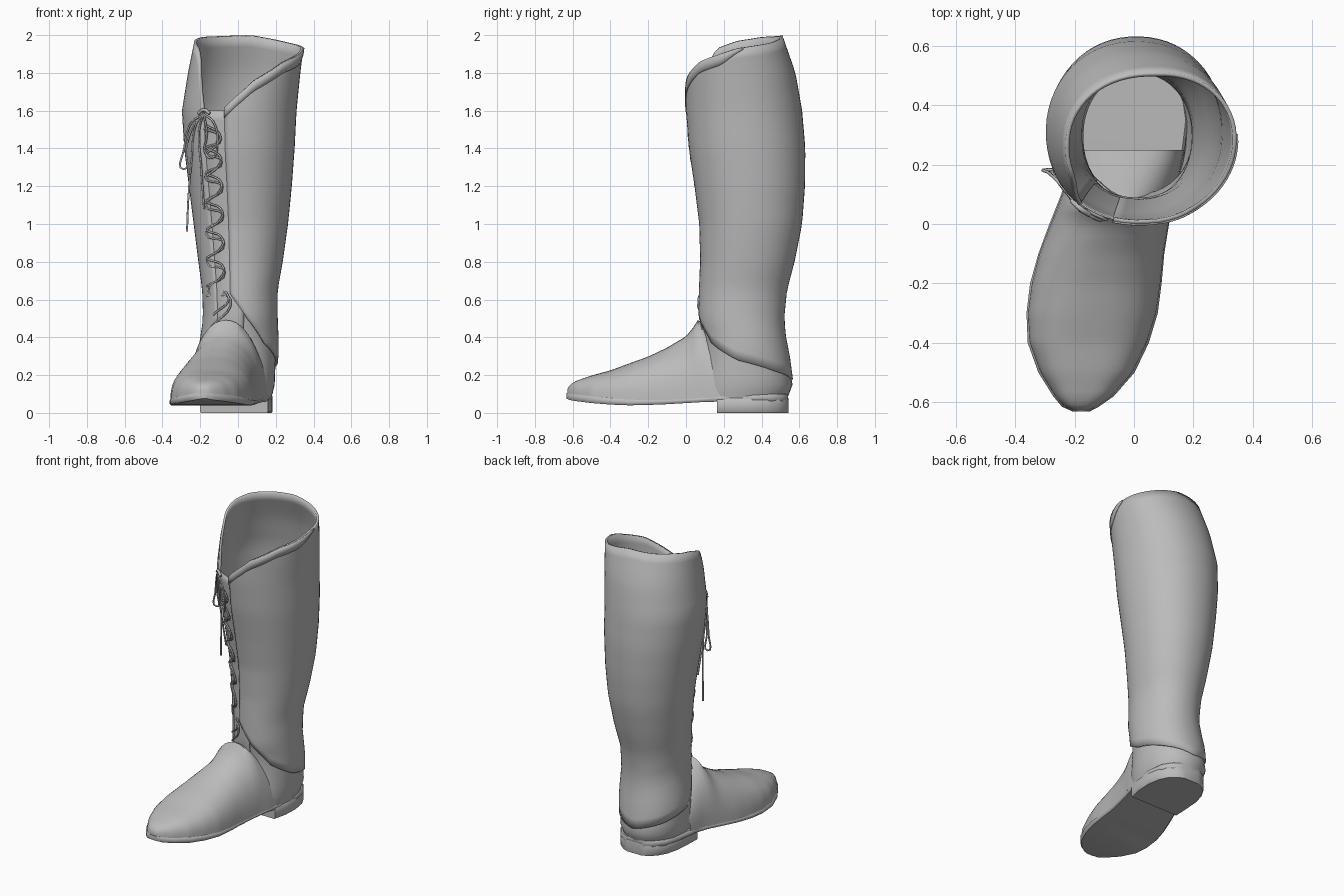
import bpy, bmesh, math
from mathutils import Vector

if "Cube" in bpy.data.objects:
    bpy.data.objects.remove(bpy.data.objects["Cube"])

grey = bpy.data.materials.new("grey_leather")
grey.diffuse_color = (0.5, 0.5, 0.5, 1)
grey.use_nodes = True
grey.node_tree.nodes["Principled BSDF"].inputs["Base Color"].default_value = grey.diffuse_color


def lerp_table(table, t):
    """Interpolate rows of (key, values...) at key t."""
    if t <= table[0][0]:
        return table[0][1:]
    for a, b in zip(table, table[1:]):
        if t <= b[0]:
            f = (t - a[0]) / (b[0] - a[0])
            return tuple(p + (q - p) * f for p, q in zip(a[1:], b[1:]))
    return table[-1][1:]


def spow(v, e):
    return math.copysign(abs(v) ** e, v)


def finish(name, bm, angle=50, thickness=0, recalc=False):
    if recalc:
        bmesh.ops.recalc_face_normals(bm, faces=bm.faces)
    me = bpy.data.meshes.new(name)
    bm.to_mesh(me)
    bm.free()
    ob = bpy.data.objects.new(name, me)
    bpy.context.collection.objects.link(ob)
    me.materials.append(grey)
    if thickness:
        m = ob.modifiers.new("thickness", 'SOLIDIFY')
        m.thickness, m.offset = thickness, -1
    bpy.ops.object.select_all(action='DESELECT')
    ob.select_set(True)
    bpy.context.view_layer.objects.active = ob
    bpy.ops.object.shade_smooth_by_angle(angle=math.radians(angle))
    return ob


def grid(rows, closed=False, caps=False):
    """Skin a list of equal-length point rows."""
    bm = bmesh.new()
    vs = [[bm.verts.new(p) for p in r] for r in rows]
    n = len(rows[0])
    for a, b in zip(vs, vs[1:]):
        for i in range(n if closed else n - 1):
            k = (i + 1) % n
            bm.faces.new((a[i], a[k], b[k], b[i]))
    if caps:
        bm.faces.new(vs[0][::-1])
        bm.faces.new(vs[-1])
    return bm


# leg outline by height: z, left, right, front, back
LEG = [(.08, -.19, .18, .06, .54), (.15, -.21, .20, .06, .57), (.3, -.215, .215, .08, .55),
       (.4, -.20, .215, .085, .53), (.5, -.185, .21, .065, .52), (.65, -.19, .21, .068, .535),
       (.8, -.21, .237, .075, .575), (1., -.235, .265, .07, .615), (1.2, -.26, .285, .045, .63),
       (1.4, -.285, .30, .015, .632), (1.6, -.297, .31, 0, .615), (1.8, -.265, .33, 0, .58),
       (2., -.225, .355, .03, .51)]
# top and bottom edge heights by direction in degrees
RIM = [(-104, 1.62), (-80, 1.76), (-48, 1.86), (0, 1.93), (45, 1.96), (90, 2.), (150, 1.99),
       (180, 1.97), (205, 1.93), (215, 1.86), (232, 1.60)]
HEM = [(-104, .63), (-80, .5), (-50, .37), (-10, .28), (40, .22), (90, .175), (140, .22),
       (190, .28), (215, .37), (232, .5)]


def leg_point(deg, z, grow=0.):
    l, r, f, b = lerp_table(LEG, z)
    a = math.radians(deg)
    return Vector(((l + r) / 2 + ((r - l) / 2 + grow) * spow(math.cos(a), .95),
                   (f + b) / 2 + ((b - f) / 2 + grow) * spow(math.sin(a), .95), z))


def leg_patch(name, a0, a1, n, low, high, steps, grow, thickness):
    degs = [a0 + (a1 - a0) * i / n for i in range(n + 1)]
    rows = []
    for j in range(steps + 1):
        t = j / steps
        rows.append([leg_point(d, low(d) * (1 - t) + high(d) * t, grow) for d in degs])
    return finish(name, grid(rows), 50, thickness)


def rim(d):
    return lerp_table(RIM, d)[0]


def hem(d):
    return lerp_table(HEM, d)[0]


# shaft wrapped round the leg, open at the laces
leg_patch("shaft", -104, 232, 56, hem, rim, 32, 0, .014)
# tongue behind the laces
leg_patch("tongue", -150, -85, 10, lambda d: .38, lambda d: 1.60, 24, -.006, .006)
# trim along the rim
leg_patch("rim_trim", -104, 5, 20, lambda d: rim(d) - .06 + .05 * max(0, d + 20) / 25, rim, 2, .005, .006)

# heel cup under the shaft
rows = [[leg_point(360 * i / 40, z, -.012 * min(1, max(0, (z - .1) / .2)) - .003)
         for i in range(40)] for z in (.08, .11, .15, .2, .25, .3, .35, .4, .46, .52)]
finish("heel_cup", grid(rows, closed=True))

# foot cross-sections: y, left, right, top, base, squareness
FOOT = [(-.628, -.20, -.155, .125, .095, .8), (-.615, -.235, -.125, .15, .092, .75),
        (-.58, -.265, -.075, .17, .085, .72), (-.5, -.315, -.005, .198, .075, .72),
        (-.4, -.352, .043, .225, .068, .75), (-.3, -.358, .075, .262, .065, .8),
        (-.2, -.345, .09, .298, .065, .85), (-.1, -.32, .10, .345, .068, .9),
        (0, -.282, .117, .405, .072, .95), (.03, -.27, .123, .44, .075, .95),
        (.068, -.255, .13, .5, .078, .95), (.13, -.232, .148, .43, .08, .9),
        (.25, -.205, .17, .3, .085, .8)]
rows = []
for k in range(41):
    y = -.628 + .878 * (k / 40) ** 1.25
    l, r, top, base, e = lerp_table(FOOT, y)
    rows.append([((l + r) / 2 + (r - l) / 2 * spow(math.cos(a), e), y,
                  base + (top - base) * spow(math.sin(a), e))
                 for a in (math.pi * i / 24 for i in range(25))])
bm = grid(rows)
bm.faces.new([v for v in list(bm.verts)[:25]])
finish("foot", bm, 60, recalc=True)


def slab(name, table, bevel):
    """Rounded plank: rows of y, left, right, bottom, top."""
    rows = []
    for y, l, r, b, t in table:
        rows.append([(l + bevel, y, b), (r - bevel, y, b), (r, y, b + bevel), (r, y, t - bevel),
                     (r - bevel, y, t), (l + bevel, y, t), (l, y, t - bevel), (l, y, b + bevel)])
    return finish(name, grid(rows, closed=True, caps=True), 45, recalc=True)


# sole
slab("sole", [(-.632, -.205, -.15, .075, .105), (-.615, -.243, -.118, .068, .103),
              (-.58, -.272, -.068, .062, .098), (-.5, -.322, .002, .052, .09),
              (-.4, -.358, .05, .044, .08), (-.3, -.362, .08, .040, .074),
              (-.2, -.35, .093, .042, .074), (-.1, -.322, .102, .046, .076),
              (0, -.285, .118, .052, .08), (.1, -.245, .14, .058, .086),
              (.2, -.215, .165, .06, .095), (.35, -.197, .183, .06, .097),
              (.45, -.17, .168, .06, .099), (.51, -.12, .125, .06, .1),
              (.54, -.07, .075, .062, .1)], .009)
# heel block
slab("heel", [(.165, -.2, .158, 0, .075), (.25, -.197, .178, 0, .08), (.35, -.19, .183, 0, .08),
              (.43, -.17, .17, 0, .08), (.49, -.135, .14, 0, .08), (.525, -.095, .1, 0, .08),
              (.542, -.055, .06, 0, .08)], .006)


def lace(name, pts, lift=.01, radius=.0055):
    """Round cord lying on the front of the leg through (x, z) points."""
    cu = bpy.data.curves.new(name, 'CURVE')
    cu.dimensions = '3D'
    cu.bevel_depth, cu.bevel_resolution, cu.resolution_u = radius, 1, 5
    cu.use_fill_caps = True
    sp = cu.splines.new('BEZIER')
    sp.bezier_points.add(len(pts) - 1)
    for bp, (x, z) in zip(sp.bezier_points, pts):
        l, r, f, b = lerp_table(LEG, z)
        c = max(-.9, min(.9, (x - (l + r) / 2) / ((r - l) / 2)))
        bp.co = (x, (f + b) / 2 - (b - f) / 2 * math.sqrt(1 - c * c) - lift, z)
        bp.handle_left_type = bp.handle_right_type = 'AUTO'
    cu.materials.append(grey)
    bpy.context.collection.objects.link(bpy.data.objects.new(name, cu))


# zigzag lacing, two strands meeting at the right-hand eyelets
zig = [(-.145, .45), (-.04, .6), (-.155, .645)]
zag = [(-.165, .62), (-.05, .615), (-.13, .52)]
for k, z in enumerate((.745, .895, 1.045, 1.195, 1.33, 1.45)):
    right = -.07 - .004 * k
    zig += [(right, z), (-.165 - .003 * k, z + .055)]
    lace("cross_lace_%d" % k, [(-.165, z - .075), (right - .012, z - .015), (right - .005, z + .02),
                               (-.165, z + .07)], .014)
lace("zigzag_lace", zig)
lace("bottom_lace", zag)

# bow at the top: knot, loops and hanging ends
lace("bow_loop_left", [(-.18, 1.58), (-.25, 1.53), (-.285, 1.40), (-.288, 1.29), (-.275, 1.40),
                       (-.235, 1.52), (-.18, 1.58)], .018)
lace("bow_loop_right", [(-.18, 1.58), (-.13, 1.54), (-.11, 1.43), (-.135, 1.35), (-.17, 1.37),
                        (-.165, 1.48), (-.18, 1.58)], .02)
lace("lace_end_left", [(-.18, 1.59), (-.225, 1.52), (-.245, 1.35), (-.262, 1.15), (-.27, .96)], .016)
lace("lace_end_right", [(-.18, 1.59), (-.205, 1.5), (-.195, 1.3), (-.18, 1.08)], .022)
lace("bow_knot", [(-.21, 1.585), (-.18, 1.605), (-.15, 1.585)], .014, .009)
